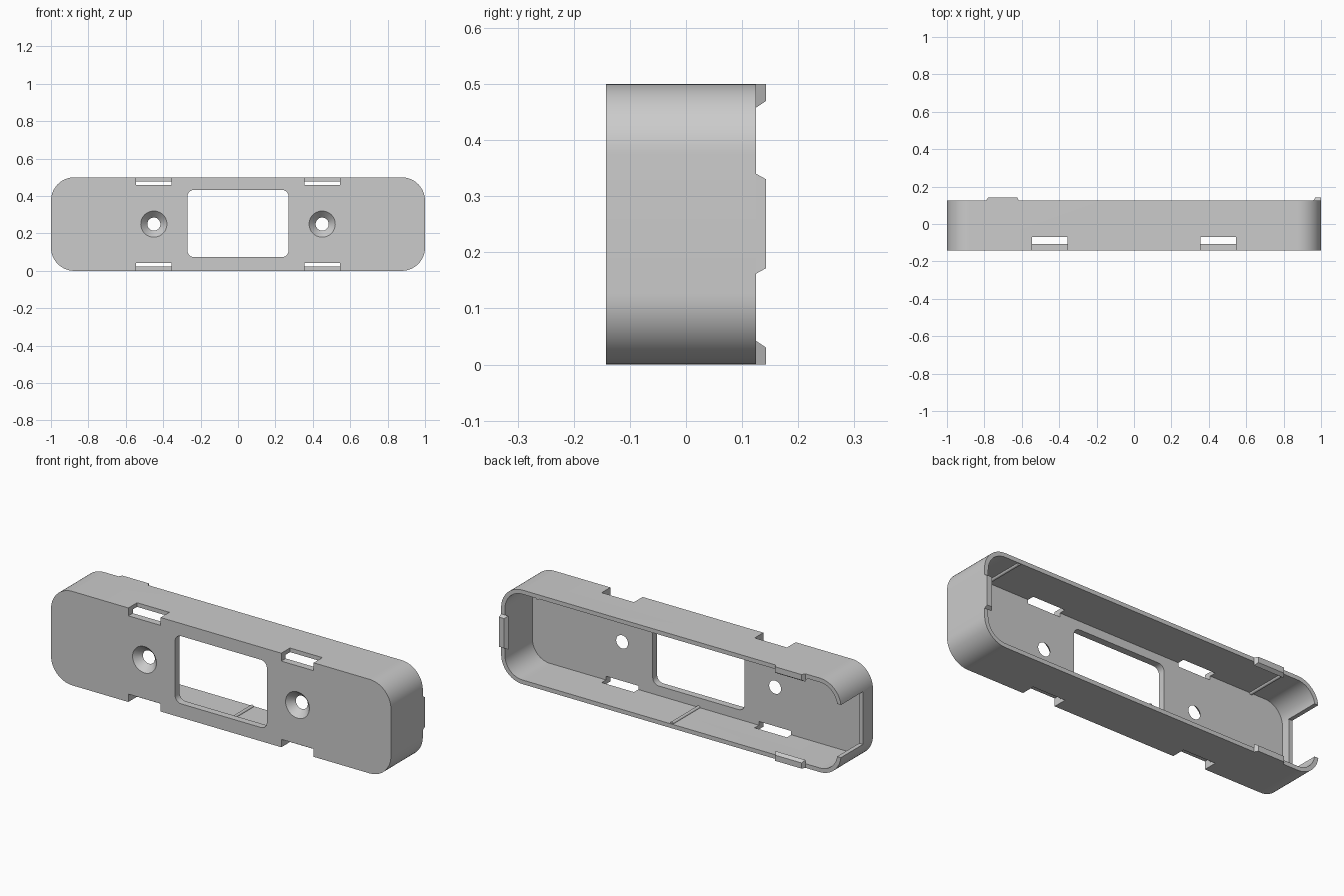
import bpy, bmesh, math

if "Cube" in bpy.data.objects:
    bpy.data.objects.remove(bpy.data.objects["Cube"])

# Main dimensions
HEIGHT, RADIUS, WALL = 0.5, 0.125, 0.022
FRONT, FLOOR, RIM, TIP = -0.143, -0.106, 0.125, 0.143
MID = HEIGHT / 2

grey = bpy.data.materials.new("light_grey_plastic")
grey.use_nodes = True
grey.diffuse_color = (0.6, 0.6, 0.6, 1)
grey.node_tree.nodes["Principled BSDF"].inputs["Base Color"].default_value = (0.6, 0.6, 0.6, 1)


def rounded(x0, x1, z0, z1, r, steps=14):
    """Outline of a rounded rectangle in the xz plane."""
    pts = []
    corners = ((x1 - r, z1 - r), (x0 + r, z1 - r), (x0 + r, z0 + r), (x1 - r, z0 + r))
    for i, (cx, cz) in enumerate(corners):
        for k in range(steps + 1):
            a = math.pi / 2 * (i + k / steps)
            pts.append((cx + r * math.cos(a), cz + r * math.sin(a)))
    return pts


def circle(cx, cz, r, n=40):
    return [(cx + r * math.cos(math.tau * k / n), cz + r * math.sin(math.tau * k / n))
            for k in range(n)]


def rect(x0, x1, z0, z1):
    return [(x0, z0), (x1, z0), (x1, z1), (x0, z1)]


def loft(name, start, y0, end, y1):
    """Solid between two matching outlines at depths y0 and y1."""
    bm = bmesh.new()
    a = [bm.verts.new((x, y0, z)) for x, z in start]
    b = [bm.verts.new((x, y1, z)) for x, z in end]
    bm.faces.new(a)
    bm.faces.new(b[::-1])
    for i in range(len(a)):
        j = (i + 1) % len(a)
        bm.faces.new((a[j], a[i], b[i], b[j]))
    bmesh.ops.recalc_face_normals(bm, faces=bm.faces[:])
    mesh = bpy.data.meshes.new(name)
    bm.to_mesh(mesh)
    bm.free()
    mesh.materials.append(grey)
    obj = bpy.data.objects.new(name, mesh)
    bpy.context.collection.objects.link(obj)
    return obj


def prism(name, outline, y0, y1):
    return loft(name, outline, y0, outline, y1)


def activate(obj):
    bpy.ops.object.select_all(action="DESELECT")
    obj.select_set(True)
    bpy.context.view_layer.objects.active = obj


def cut(target, cutter):
    cutter.hide_render = True
    mod = target.modifiers.new("cut", "BOOLEAN")
    mod.operation, mod.solver, mod.object = "DIFFERENCE", "EXACT", cutter
    activate(target)
    bpy.ops.object.modifier_apply(modifier=mod.name)
    bpy.data.objects.remove(cutter)


# Tray-shaped housing, open at the back
housing = prism("housing", rounded(-1, 1, 0, HEIGHT, RADIUS), FRONT, RIM)
cut(housing, prism("cavity", rounded(-1 + WALL, 1 - WALL, WALL, HEIGHT - WALL, RADIUS - WALL),
                   FLOOR, RIM + 0.1))

# Central window
cut(housing, prism("window_cutter", rounded(-0.27, 0.27, 0.073, 0.433, 0.035, 6), FRONT - 0.1, 0))

for side in (-1, 1):
    # Countersunk screw holes
    x = side * 0.45
    cut(housing, loft("screw_hole_cutter", circle(x, MID, 0.071), FRONT - 0.001,
                      circle(x, MID, 0.034), FLOOR + 0.001))
    # Notches along the upper and lower front edges
    for z0, z1 in ((-0.1, 0.042), (HEIGHT - 0.042, HEIGHT + 0.1)):
        cut(housing, prism("notch_cutter", rect(x - 0.095, x + 0.095, z0, z1), FRONT - 0.1, -0.07))

# Cable opening in one end wall
cut(housing, prism("cable_cutter", rect(-1.1, -0.9, 0.11, 0.39), -0.06, RIM + 0.1))
activate(housing)
bpy.ops.object.shade_smooth_by_angle(angle=math.radians(30))

# Tapered locating tabs on the rim
T, S = 0.042, 0.03
loft("lower_tab", rect(-0.79, -0.615, 0, T), RIM, rect(-0.78, -0.625, 0, S), TIP)
loft("upper_tab", rect(-0.79, -0.615, HEIGHT - T, HEIGHT), RIM,
     rect(-0.78, -0.625, HEIGHT - S, HEIGHT), TIP)
loft("end_tab", rect(1 - T, 1, 0.162, 0.34), RIM, rect(1 - S, 1, 0.172, 0.33), TIP)

# Slim ribs inside the long walls
for name, x, z in (("lower_rib", 0, WALL), ("upper_rib_left", 0.79, HEIGHT - WALL),
                   ("upper_rib_right", -0.79, HEIGHT - WALL)):
    rib = prism(name, circle(x, z, 0.009, 12), FLOOR, RIM - 0.005)
    activate(rib)
    bpy.ops.object.shade_smooth_by_angle(angle=math.radians(40))
